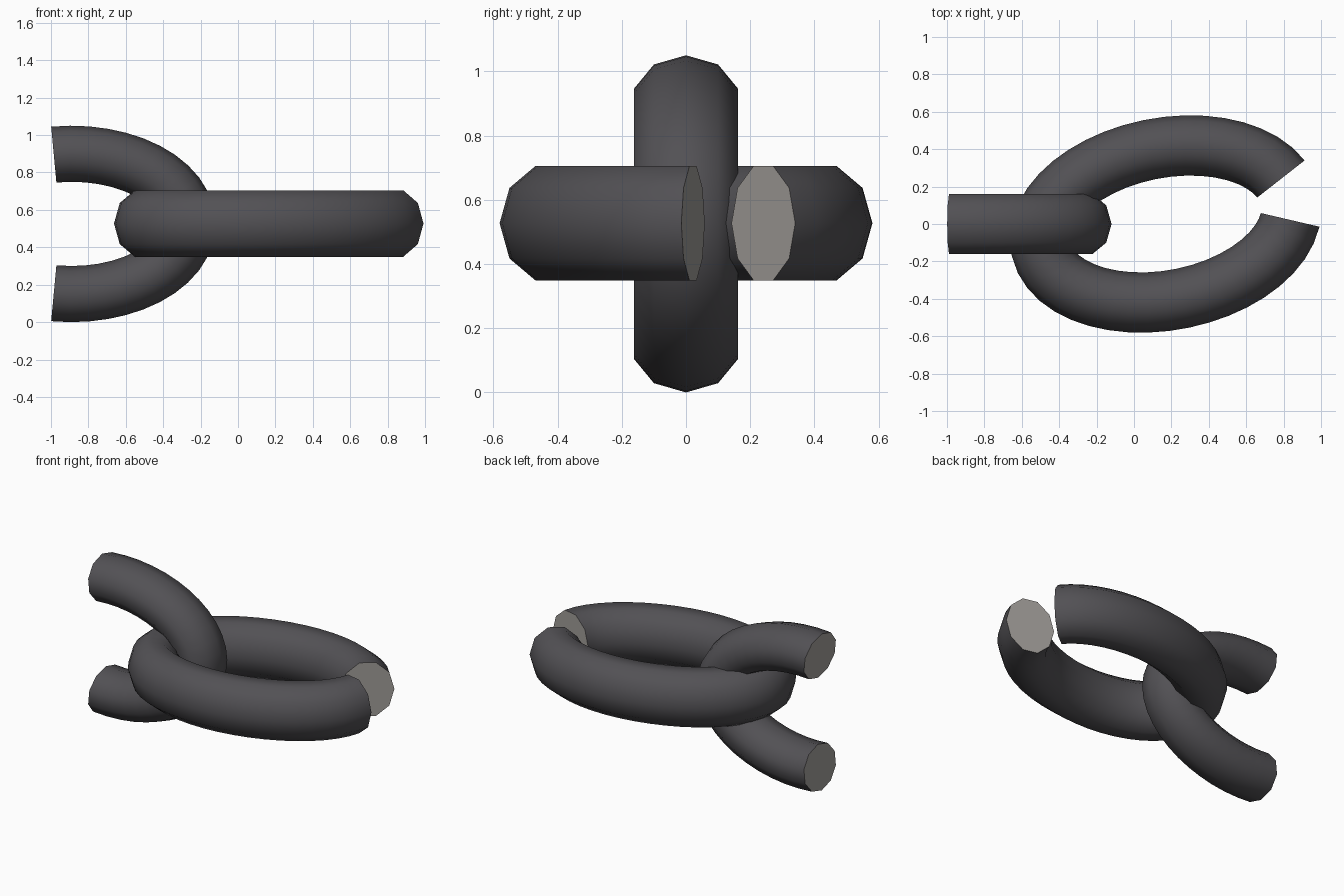
import bpy, bmesh
from math import sin, cos, radians, pi
from mathutils import Vector, Matrix

if "Cube" in bpy.data.objects:
    bpy.data.objects.remove(bpy.data.objects["Cube"])


def material(name, rgb):
    m = bpy.data.materials.new(name)
    m.diffuse_color = (*rgb, 1)
    m.use_nodes = True
    m.node_tree.nodes["Principled BSDF"].inputs["Base Color"].default_value = m.diffuse_color
    return m


STEEL = material("dark_metal", (0.085, 0.082, 0.09))
CUT = material("cut_metal", (0.36, 0.34, 0.32))


def link(name, a, b, start, end, r_plane, r_side, steps, matrix):
    """Ten-sided tube swept along part of an ellipse, with flat end caps."""
    bm = bmesh.new()
    rings = []
    for i in range(steps + 1):
        t = radians(start + (end - start) * i / steps)
        centre = Vector((a * cos(t), b * sin(t), 0))
        normal = Vector((b * cos(t), a * sin(t), 0)).normalized()
        rings.append([bm.verts.new(centre + normal * r_plane * cos(k * pi / 5)
                                   + Vector((0, 0, r_side * sin(k * pi / 5))))
                      for k in range(10)])
    for p, q in zip(rings, rings[1:]):
        for k in range(10):
            n = (k + 1) % 10
            bm.faces.new((p[k], p[n], q[n], q[k]))
    for cap in (rings[0], rings[-1]):
        bm.faces.new(cap).material_index = 1
    bmesh.ops.recalc_face_normals(bm, faces=bm.faces)
    mesh = bpy.data.meshes.new(name)
    bm.to_mesh(mesh)
    bm.free()
    mesh.materials.append(STEEL)
    mesh.materials.append(CUT)
    ob = bpy.data.objects.new(name, mesh)
    bpy.context.collection.objects.link(ob)
    ob.matrix_world = matrix
    bpy.ops.object.select_all(action='DESELECT')
    ob.select_set(True)
    bpy.context.view_layer.objects.active = ob
    bpy.ops.object.shade_smooth_by_angle(angle=radians(50))


# Upright half link, cut just past its middle
link("upright_half_link", 0.62, 0.375, -98.8, 98.8, 0.15, 0.17, 24,
     Matrix.Translation((-0.89, 0, 0.525)) @ Matrix.Rotation(pi / 2, 4, 'X'))

# Flat link, turned slightly and broken open at its far end
link("broken_flat_link", 0.68, 0.407, 17, 345, 0.161, 0.187, 40,
     Matrix.Translation((0.17, 0, 0.527)) @ Matrix.Rotation(radians(11), 4, 'Z'))
